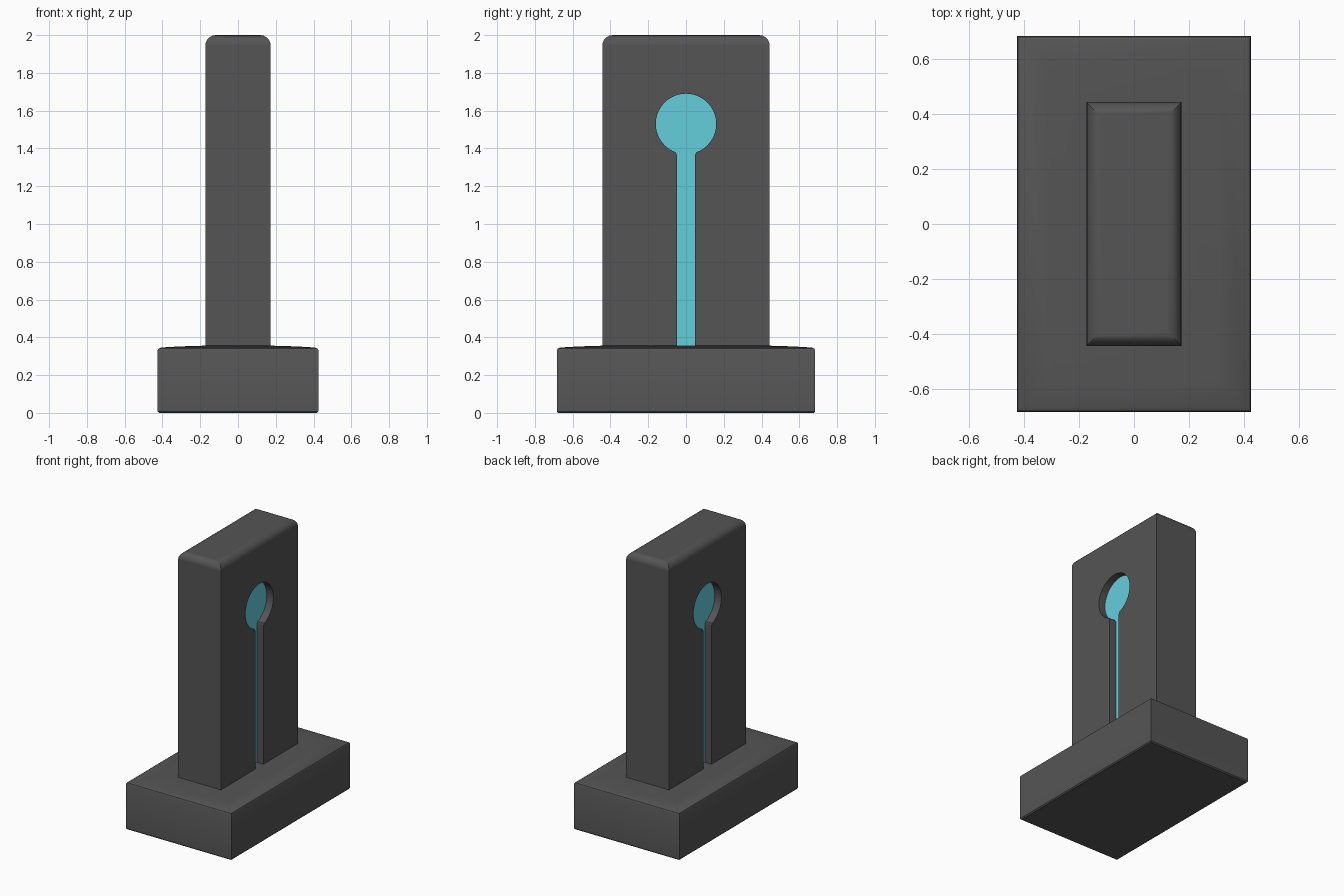
import bpy, bmesh, math

if "Cube" in bpy.data.objects:
    bpy.data.objects.remove(bpy.data.objects["Cube"])


def material(name, rgb):
    m = bpy.data.materials.new(name)
    m.diffuse_color = (*rgb, 1)
    m.use_nodes = True
    m.node_tree.nodes["Principled BSDF"].inputs["Base Color"].default_value = m.diffuse_color
    return m


dark = material("dark grey", (0.09, 0.09, 0.09))
cyan = material("cyan", (0.127, 0.62, 0.72))


def make(name, bm, *mats):
    bmesh.ops.recalc_face_normals(bm, faces=bm.faces[:])
    me = bpy.data.meshes.new(name)
    bm.to_mesh(me)
    bm.free()
    ob = bpy.data.objects.new(name, me)
    bpy.context.collection.objects.link(ob)
    for m in mats:
        me.materials.append(m)
    return ob


def select(ob):
    bpy.ops.object.select_all(action='DESELECT')
    ob.select_set(True)
    bpy.context.view_layer.objects.active = ob


def smooth(ob):
    select(ob)
    bpy.ops.object.shade_smooth_by_angle(angle=math.radians(35))


def stacked_block(name, hx, hy, profile):
    """Rectangular rings given as (inset, height), joined and capped."""
    bm = bmesh.new()
    rings = [[bm.verts.new((sx * (hx - i), sy * (hy - i), z))
              for sx, sy in ((-1, -1), (1, -1), (1, 1), (-1, 1))]
             for i, z in profile]
    for a, b in zip(rings, rings[1:]):
        for k in range(4):
            n = (k + 1) % 4
            bm.faces.new((a[k], a[n], b[n], b[k]))
    bm.faces.new(rings[0])
    bm.faces.new(rings[-1])
    return make(name, bm, dark)


# Base with a softly crowned top
base = stacked_block("base", 0.426, 0.684, [
    (0.008, 0), (0, 0.008), (0, 0.33), (0.005, 0.34), (0.017, 0.346),
    (0.12, 0.352), (0.25, 0.356)])
smooth(base)

# Upright slab with rounded top edges
r = 0.055
arc = [(r - r * math.cos(t), 2 - r + r * math.sin(t))
       for t in (math.pi / 2 * k / 5 for k in range(6))]
slab = stacked_block("upright_slab", 0.173, 0.443, [(0, 0.25)] + arc)
slab.data.materials.append(cyan)

# Keyhole cutters, one for each broad side
FLOOR, R, W, ZC = 0.12, 0.16, 0.047, 1.53
a0 = math.asin((W + 0.008) / R)
N = 40
outline = [(W, 0.3), (W, 1.365)]
for k in range(N + 1):
    t = -math.pi / 2 + a0 + (2 * math.pi - 2 * a0) * k / N
    outline.append((R * math.cos(t), ZC + R * math.sin(t)))
outline += [(-W, 1.365), (-W, 0.3)]
for side, label in ((1, "right"), (-1, "left")):
    bm = bmesh.new()
    inner = [bm.verts.new((side * FLOOR, y, z)) for y, z in outline]
    outer = [bm.verts.new((side * 0.3, y, z)) for y, z in outline]
    bm.faces.new(inner)
    bm.faces.new(outer)
    for k in range(len(inner)):
        n = (k + 1) % len(inner)
        bm.faces.new((inner[k], inner[n], outer[n], outer[k]))
    cutter = make(label + "_keyhole_cutter", bm, dark)
    cutter.hide_render = True
    mod = slab.modifiers.new("keyhole", 'BOOLEAN')
    mod.operation = 'DIFFERENCE'
    mod.solver = 'EXACT'
    mod.object = cutter
    select(slab)
    bpy.ops.object.modifier_apply(modifier=mod.name)
    bpy.data.objects.remove(cutter)

# Cyan recess floors: faces square to x lying at the floor depth
for p in slab.data.polygons:
    on_floor = abs(p.normal.x) > 0.9 and abs(abs(p.center.x) - FLOOR) < 0.005
    p.material_index = 1 if on_floor else 0
smooth(slab)

# Keep large faces flat next to the rounded edges
wn = slab.modifiers.new("weighted_normals", 'WEIGHTED_NORMAL')
wn.keep_sharp = True
